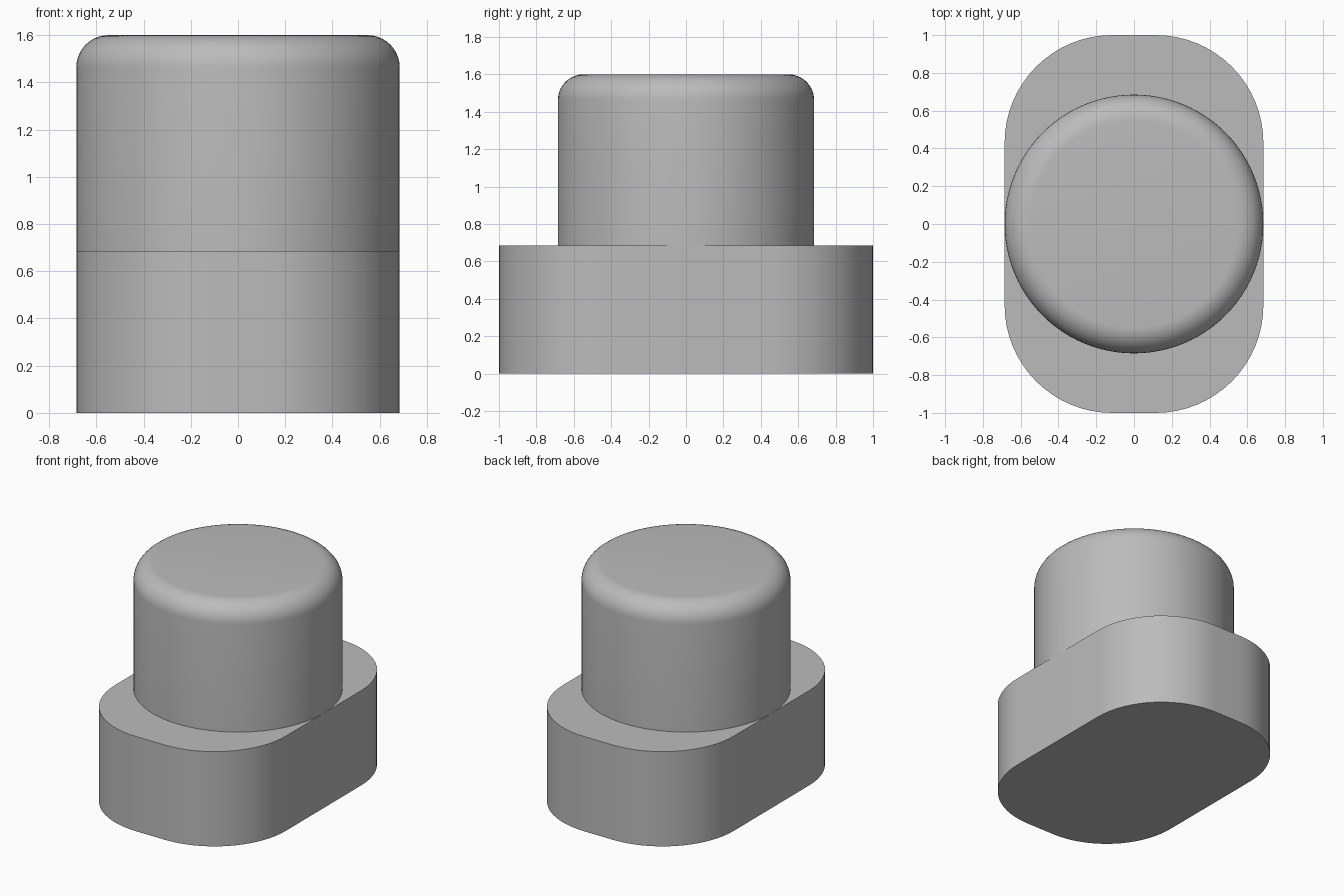
import bpy, bmesh, math

if "Cube" in bpy.data.objects:
    bpy.data.objects.remove(bpy.data.objects["Cube"])

grey = bpy.data.materials.new("plain grey")
grey.diffuse_color = (0.5, 0.5, 0.5, 1)
grey.use_nodes = True
grey.node_tree.nodes["Principled BSDF"].inputs["Base Color"].default_value = grey.diffuse_color


def arc(cx, cy, r, a0, a1, n):
    """Points along an arc, angles in degrees."""
    return [(cx + r * math.cos(math.radians(a0 + (a1 - a0) * i / n)),
             cy + r * math.sin(math.radians(a0 + (a1 - a0) * i / n)))
            for i in range(n + 1)]


def add_part(name, rings):
    """Join stacked outlines of equal length and cap both ends."""
    bm = bmesh.new()
    loops = [[bm.verts.new(p) for p in ring] for ring in rings]
    n = len(loops[0])
    for low, high in zip(loops, loops[1:]):
        for i in range(n):
            j = (i + 1) % n
            bm.faces.new((low[i], low[j], high[j], high[i]))
    bm.faces.new(loops[0][::-1])
    bm.faces.new(loops[-1])
    mesh = bpy.data.meshes.new(name)
    bm.to_mesh(mesh)
    bm.free()
    mesh.materials.append(grey)
    obj = bpy.data.objects.new(name, mesh)
    bpy.context.collection.objects.link(obj)
    bpy.ops.object.select_all(action='DESELECT')
    obj.select_set(True)
    bpy.context.view_layer.objects.active = obj
    bpy.ops.object.shade_smooth_by_angle(angle=math.radians(30))
    return obj


HALF_W, HALF_L, BASE_H, TOP = 0.685, 1.0, 0.685, 1.6
CORNER, FILLET = 0.57, 0.137

# Base: block with large rounded corners
outline = []
for k, (sx, sy) in enumerate([(1, 1), (-1, 1), (-1, -1), (1, -1)]):
    outline += arc(sx * (HALF_W - CORNER), sy * (HALF_L - CORNER),
                   CORNER, 90 * k, 90 * k + 90, 16)
add_part("base", [[(x, y, z) for x, y in outline] for z in (0, BASE_H)])

# Knob: round post with a filleted top rim
profile = [(HALF_W, BASE_H)] + arc(HALF_W - FILLET, TOP - FILLET, FILLET, 0, 90, 10)
add_part("knob", [[(x, y, z) for x, y in arc(0, 0, r, 0, 360, 96)[:-1]]
                  for r, z in profile])
